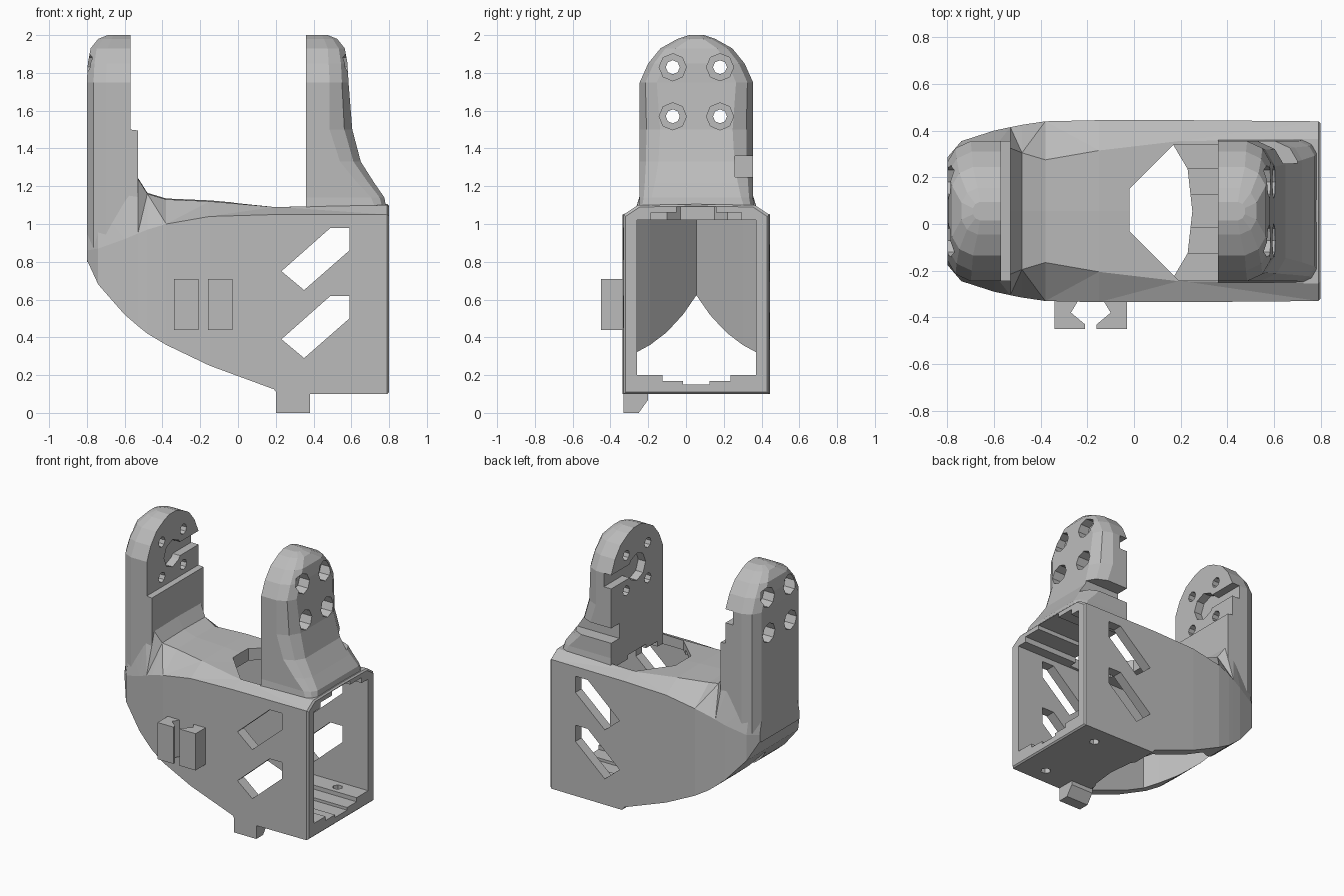
import bpy, bmesh, math
from mathutils import Matrix

if "Cube" in bpy.data.objects:
    bpy.data.objects.remove(bpy.data.objects["Cube"])

MID = 0.055  # centre line of the bracket in y

grey = bpy.data.materials.new("plain_grey")
grey.use_nodes = True
grey.diffuse_color = (0.5, 0.5, 0.5, 1)
grey.node_tree.nodes["Principled BSDF"].inputs["Base Color"].default_value = (0.5, 0.5, 0.5, 1)


def make(name, bm):
    bmesh.ops.recalc_face_normals(bm, faces=bm.faces[:])
    mesh = bpy.data.meshes.new(name)
    bm.to_mesh(mesh)
    bm.free()
    mesh.materials.append(grey)
    obj = bpy.data.objects.new(name, mesh)
    bpy.context.collection.objects.link(obj)
    return obj


def loft(name, sections, triangulate=True):
    bm = bmesh.new()
    rings = [[bm.verts.new(p) for p in s] for s in sections]
    n = len(rings[0])
    for a, b in zip(rings, rings[1:]):
        for i in range(n):
            j = (i + 1) % n
            bm.faces.new((a[i], a[j], b[j], b[i]))
    bm.faces.new(rings[0])
    bm.faces.new(rings[-1])
    if triangulate:
        bmesh.ops.triangulate(bm, faces=bm.faces[:])
    return make(name, bm)


def prism(name, outline, lo, hi, axis="z"):
    """Extrude a flat outline along one axis."""
    place = {"z": lambda a, b, t: (a, b, t),
             "y": lambda a, b, t: (a, t, b),
             "x": lambda a, b, t: (t, a, b)}[axis]
    return loft(name, [[place(a, b, t) for a, b in outline] for t in (lo, hi)], False)


def box(name, x, y, z):
    return prism(name, [(x[0], y[0]), (x[1], y[0]), (x[1], y[1]), (x[0], y[1])], *z)


def circle(y, z, r, n=8):
    return [(y + r * math.cos(math.tau * i / n), z + r * math.sin(math.tau * i / n)) for i in range(n)]


def cut(objects, cutters):
    for obj in objects:
        for c in cutters:
            m = obj.modifiers.new("cut", "BOOLEAN")
            m.operation, m.solver, m.object = "DIFFERENCE", "EXACT", c
        bpy.context.view_layer.update()
        mesh = bpy.data.meshes.new_from_object(obj.evaluated_get(bpy.context.evaluated_depsgraph_get()))
        obj.modifiers.clear()
        obj.data = mesh
    for c in cutters:
        bpy.data.objects.remove(c)


# Housing: cross-sections along x (x, half width, bottom, shoulder, crown, crown half width)
stations = [
    (-0.80, 0.23, 0.81, 0.86, 1.00, 0.20),
    (-0.74, 0.30, 0.68, 0.87, 1.10, 0.25),
    (-0.60, 0.345, 0.52, 0.92, 1.25, 0.27),
    (-0.53, 0.36, 0.46, 0.95, 1.24, 0.27),
    (-0.48, 0.37, 0.42, 0.97, 1.16, 0.25),
    (-0.38, 0.385, 0.36, 1.00, 1.13, 0.22),
    (-0.15, 0.39, 0.25, 1.04, 1.12, 0.26),
    (0.19, 0.39, 0.125, 1.05, 1.09, 0.30),
    (0.21, 0.39, 0.10, 1.05, 1.09, 0.30),
    (0.79, 0.385, 0.10, 1.05, 1.10, 0.31),
    (0.80, 0.375, 0.11, 1.04, 1.09, 0.30),
]
housing = loft("housing", [
    [(x, MID - w, zb), (x, MID - w, zs), (x, MID - c, zt), (x, MID, zt + 0.005),
     (x, MID + c, zt), (x, MID + w, zs), (x, MID + w, zb)]
    for x, w, zb, zs, zt, c in stations])


def arm(name, levels):
    """Levels: height, inner x, outer x, half width, corner size."""
    out = []
    for z, xi, xo, h, k in levels:
        s = 1 if xo > xi else -1
        half = [(xi, h), (xo - s * k, h), (xo - s * k * 0.35, h - k * 0.3), (xo, h - k * 0.9)]
        out.append([(x, MID - y, z) for x, y in half] + [(x, MID + y, z) for x, y in reversed(half)])
    return loft(name, out)


# Arms: straight on the right, flared at the foot on the left
arch = [(1.75, 0.30, 0, 0.10), (1.85, 0.255, 0.005, 0.10), (1.93, 0.19, 0.02, 0.09),
        (1.98, 0.10, 0.06, 0.07), (2.0, 0.04, 0.11, 0.03)]
right_arm = arm("right_arm", [(0.80, -0.53, -0.80, 0.30, 0.10), (1.495, -0.53, -0.80, 0.30, 0.10),
                              (1.50, -0.57, -0.80, 0.30, 0.10)]
                + [(z, -0.57, -0.80 + inset, h, k) for z, h, inset, k in arch])
left_arm = arm("left_arm", [(1.05, 0.36, 0.79, 0.31, 0.05), (1.14, 0.36, 0.775, 0.30, 0.07),
                            (1.22, 0.36, 0.72, 0.30, 0.09), (1.33, 0.36, 0.65, 0.30, 0.11),
                            (1.5, 0.36, 0.605, 0.30, 0.12)]
               + [(z, 0.36, 0.585 - inset, h, k) for z, h, inset, k in arch])

# Main cavity: pointed well open below, plus a stepped square bore
half_plan = [(-0.38, 0.245), (-0.30, 0.315), (0.15, 0.315), (0.23, 0.18)]
plan = ([(-0.69, MID)] + [(x, MID - y) for x, y in half_plan] + [(0.25, MID)]
        + [(x, MID + y) for x, y in reversed(half_plan)])
bore = [(0.315, 0.20), (0.315, 1.02), (0.24, 1.02), (0.24, 1.06), (0.105, 1.06), (0.105, 1.09)]
floor_steps = [(0.07, 0.15), (0.07, 0.17), (0.18, 0.17), (0.18, 0.20)]
side = floor_steps + bore
profile = [(MID - y, z) for y, z in side] + [(MID + y, z) for y, z in reversed(side)]
cutters = [prism("well_cutter", plan, -0.1, 1.021),
           prism("bore_cutter", profile, 0.05, 0.9, "x")]
cut([housing, right_arm, left_arm], cutters)

# Housing openings: top hatch, slanted side windows, floor holes
hatch = [(-0.02, -0.03), (0.19, -0.24), (0.36, -0.24), (0.36, 0.34), (0.17, 0.34), (-0.02, 0.15)]
window = [(0.23, 0.39), (0.35, 0.29), (0.59, 0.50), (0.59, 0.62), (0.49, 0.62)]
cutters = [prism("hatch_cutter", hatch, 0.9, 1.4)]
for dz in (0, 0.36):
    cutters.append(prism("window_cutter", [(x, z + dz) for x, z in window], -0.7, 0.7, "y"))
for y in (-0.21, 0.30):
    cutters.append(prism("floor_hole_cutter", circle(0.6, y, 0.035, 6), 0.0, 0.4))
cut([housing], cutters)

# Arm openings: four bolt holes with counterbores and a keyhole slot inside
keyhole = [(0.5, 1.65), (0.5, 1.75), (0.14, 1.75)]
keyhole += [(MID + 0.1 * math.cos(a), 1.70 + 0.1 * math.sin(a))
            for a in (math.radians(d) for d in range(45, 316, 45))] + [(0.14, 1.65)]
for obj, slot, sink in ((right_arm, (-0.63, -0.4), (-0.9, -0.71)), (left_arm, (0.2, 0.42), (0.5, 0.9))):
    cutters = [prism("slot_cutter", keyhole, *slot, "x")]
    for y in (-0.07, 0.18):
        for z in (1.57, 1.83):
            cutters.append(prism("bolt_cutter", circle(y, z, 0.037), -1, 1, "x"))
            cutters.append(prism("counterbore_cutter", circle(y, z, 0.072), *sink, "x"))
    if obj == left_arm:
        cutters.append(box("cable_notch_cutter", (0.3, 0.9), (0.26, 0.5), (1.25, 1.36)))
    cut([obj], cutters)

# Cable clips on the front
clip = [(-0.155, -0.31), (-0.055, -0.31), (-0.055, -0.33), (-0.085, -0.38),
        (-0.025, -0.43), (-0.025, -0.45), (-0.155, -0.45)]
for name, s in (("right_clip", 1), ("left_clip", -1)):
    prism(name, [(-0.185 + s * x, y) for x, y in clip], 0.44, 0.71)

# Locating peg under the floor
prism("foot_peg", [(-0.33, 0), (-0.25, 0), (-0.20, 0.07), (-0.20, 0.12), (-0.33, 0.12)], 0.20, 0.38, "x")
